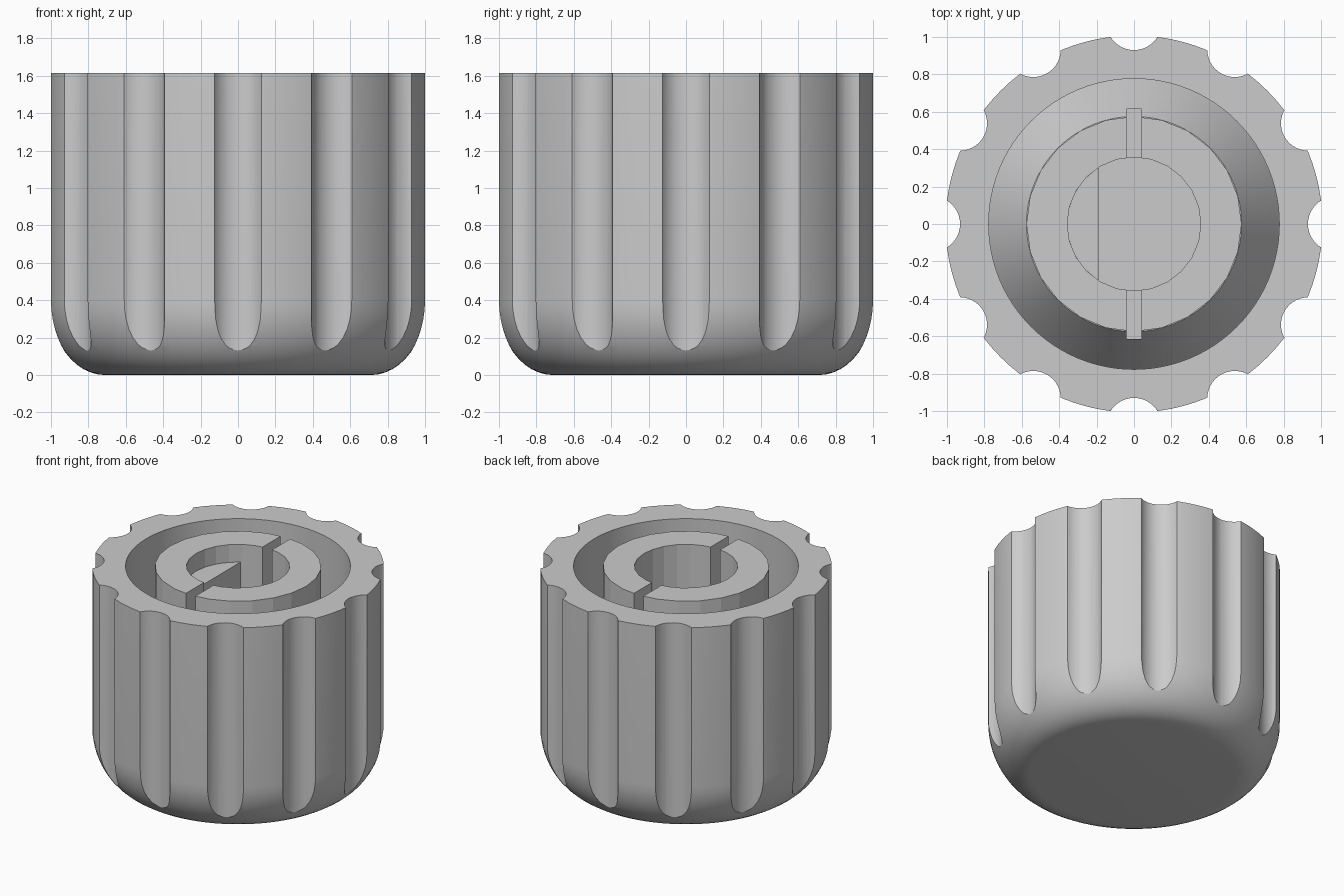
import bpy, bmesh, math

if "Cube" in bpy.data.objects:
    bpy.data.objects.remove(bpy.data.objects["Cube"])

TOP, RADIUS, FLUTES = 1.615, 1.008, 12
CAVITY_R, STEM_R, HOLE_R = 0.777, 0.575, 0.357
CAVITY_Z, STEM_Z, SLOT_Z, HOLE_Z = 0.7, 1.0, 0.85, 0.7

grey = bpy.data.materials.new("plain grey")
grey.use_nodes = True
grey.diffuse_color = (0.6, 0.6, 0.6, 1)
grey.node_tree.nodes["Principled BSDF"].inputs["Base Color"].default_value = (0.6, 0.6, 0.6, 1)


def finish(name, bm, helper=False):
    bmesh.ops.recalc_face_normals(bm, faces=bm.faces)
    mesh = bpy.data.meshes.new(name)
    bm.to_mesh(mesh)
    bm.free()
    mesh.materials.append(grey)
    obj = bpy.data.objects.new(name, mesh)
    bpy.context.collection.objects.link(obj)
    obj.hide_render = helper
    return obj


def revolve(name, profile, sides):
    """Lathe a profile whose two ends lie on the axis."""
    bm = bmesh.new()
    verts = [bm.verts.new((r, 0, z)) for r, z in profile]
    edges = [bm.edges.new(pair) for pair in zip(verts, verts[1:])]
    bmesh.ops.spin(bm, geom=verts + edges, cent=(0, 0, 0), axis=(0, 0, 1),
                   angle=math.tau, steps=sides, use_duplicate=False)
    bmesh.ops.remove_doubles(bm, verts=bm.verts, dist=1e-4)
    return finish(name, bm)


def add_prism(bm, outline, low, high):
    face = bm.faces.new([bm.verts.new((x, y, low)) for x, y in outline])
    new = bmesh.ops.extrude_face_region(bm, geom=[face])["geom"]
    for v in new:
        if isinstance(v, bmesh.types.BMVert):
            v.co.z = high


def circle(radius, sides, cx=0, cy=0):
    return [(cx + radius * math.cos(math.tau * i / sides),
             cy + radius * math.sin(math.tau * i / sides)) for i in range(sides)]


def prism(name, outline, low, high, helper=False):
    bm = bmesh.new()
    add_prism(bm, outline, low, high)
    return finish(name, bm, helper)


def cut(obj, *cutters):
    bpy.context.view_layer.objects.active = obj
    for cutter in cutters:
        mod = obj.modifiers.new("cut", 'BOOLEAN')
        mod.operation, mod.solver, mod.object = 'DIFFERENCE', 'EXACT', cutter
        bpy.ops.object.modifier_apply(modifier=mod.name)


def smooth(obj, degrees):
    bpy.ops.object.select_all(action='DESELECT')
    obj.select_set(True)
    bpy.context.view_layer.objects.active = obj
    bpy.ops.object.shade_smooth_by_angle(angle=math.radians(degrees))


# Knob shell: rounded base, straight wall, ring-shaped cavity with a sloping floor
base_r, base_h, steps = 0.71, 0.4, 12
profile = [(0, 0)]
for i in range(steps + 1):
    a = math.pi / 2 * i / steps
    profile.append((base_r + (RADIUS - base_r) * math.sin(a), base_h * (1 - math.cos(a))))
profile += [(RADIUS, TOP), (CAVITY_R, TOP), (CAVITY_R, CAVITY_Z), (STEM_R, STEM_Z), (0, STEM_Z)]
shell = revolve("knob_shell", profile, 96)

# Central stem
stem = prism("stem", circle(STEM_R, 24), STEM_Z - 0.02, TOP)

# Cutters: grip flutes, slot and shaft hole
bm = bmesh.new()
for i in range(FLUTES):
    a = math.tau * i / FLUTES
    add_prism(bm, circle(0.147, 40, 1.077 * math.cos(a), 1.077 * math.sin(a)), -0.1, TOP + 0.1)
flutes = finish("flute_cutter", bm, True)
slot = prism("slot_cutter", [(-0.04, -0.615), (0.04, -0.615), (0.04, 0.615), (-0.04, 0.615)],
             SLOT_Z, TOP + 0.1, True)
hole = prism("hole_cutter", circle(HOLE_R, 24), HOLE_Z, TOP + 0.1, True)

cut(shell, flutes, slot, hole)
cut(stem, slot, hole)
for cutter in (flutes, slot, hole):
    bpy.data.objects.remove(cutter)

# Flat side of the shaft hole, set a little below the stem top
flat_x = -0.19
half = math.acos(-flat_x / HOLE_R)
arc = [math.pi - half + 2 * half * i / 8 for i in range(9)]
prism("shaft_flat", [(HOLE_R * math.cos(a), HOLE_R * math.sin(a)) for a in arc], HOLE_Z, 1.48)

smooth(shell, 30)
smooth(stem, 12)
